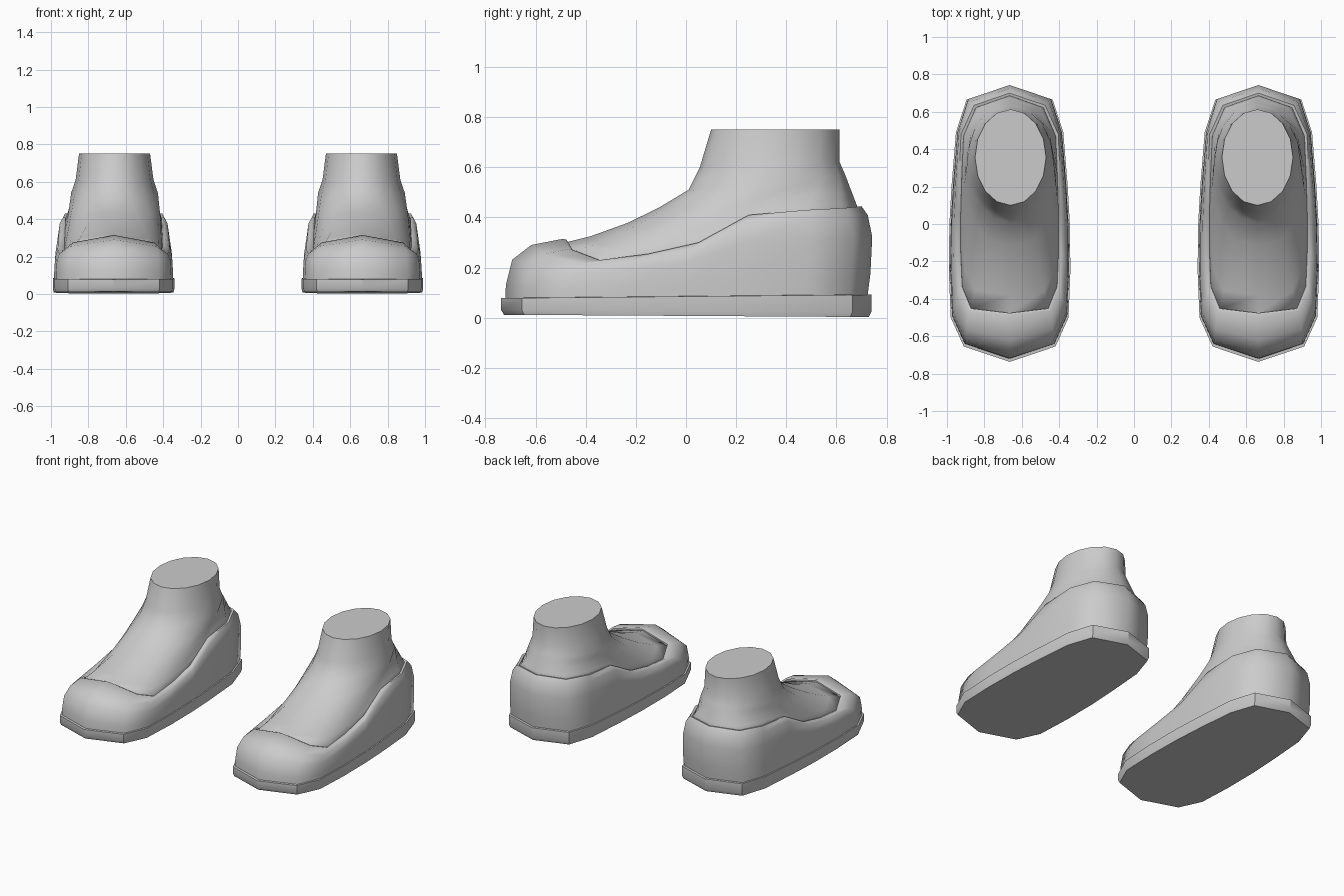
import bpy, math

cube = bpy.data.objects.get("Cube")
if cube:
    bpy.data.objects.remove(cube, do_unlink=True)

GREY = (0.6, 0.6, 0.6, 1.0)
grey = bpy.data.materials.new("plain_grey")
grey.use_nodes = True
grey.diffuse_color = GREY
bsdf = grey.node_tree.nodes["Principled BSDF"]
bsdf.inputs["Base Color"].default_value = GREY
bsdf.inputs["Roughness"].default_value = 0.6

CENTRE = 0.665   # distance of each shoe from the middle
COLS = 16        # columns around a shoe, starting at the toe

# Half outlines from toe to heel: sole (x, y) and shoe opening (x, y, z)
SOLE = [(0, -.737), (.245, -.655), (.315, -.5), (.325, -.25), (.322, 0),
        (.31, .21), (.287, .49), (.23, .665), (0, .74)]
RIM = [(0, -.49, .315), (.218, -.465, .275), (.268, -.345, .23),
       (.276, -.15, .255), (.276, .05, .3), (.27, .25, .41),
       (.26, .48, .43), (.19, .635, .438), (0, .7, .445)]


def around(half):
    """Close a half outline by mirroring it about its own centre line."""
    return half + [(-p[0], *p[1:]) for p in half[-2:0:-1]]


def lerp(a, b, t):
    return a + (b - a) * t


def rearness(i):
    return 0.5 - 0.5 * math.cos(math.tau * i / COLS)


def loft(name, rings, side, cap_bottom=False, cap_top=False, angle=180):
    """Skin rings listed from bottom to top and shade the result."""
    verts = [(side * (CENTRE + x), y, z) for ring in rings for x, y, z in ring]
    faces = []
    for r in range(len(rings) - 1):
        for i in range(COLS):
            a, b = r * COLS + i, r * COLS + (i + 1) % COLS
            faces.append((a, b, b + COLS, a + COLS))
    if cap_bottom:
        faces.append(tuple(reversed(range(COLS))))
    if cap_top:
        faces.append(tuple(range(len(verts) - COLS, len(verts))))
    if side < 0:
        faces = [f[::-1] for f in faces]
    mesh = bpy.data.meshes.new(name)
    mesh.from_pydata(verts, [], faces)
    mesh.materials.append(grey)
    obj = bpy.data.objects.new(name, mesh)
    bpy.context.collection.objects.link(obj)
    bpy.ops.object.select_all(action='DESELECT')
    obj.select_set(True)
    bpy.context.view_layer.objects.active = obj
    bpy.ops.object.shade_smooth_by_angle(angle=math.radians(angle))


def sole_ring(scale, z_toe, z_heel):
    return [(x * scale, y * scale, lerp(z_toe, z_heel, (y + .74) / 1.48))
            for x, y in around(SOLE)]


def inset_rim(inset, drop):
    """Opening edge moved inwards and down."""
    return [(x * (1 - inset / .27), y - inset * (y - .1) / .6, z - drop)
            for x, y, z in around(RIM)]


def body_ring(base, fx, fz, bulge):
    """Ring between the sole and the opening, swollen at the heel."""
    return [(lerp(b[0], r[0], fx),
             lerp(b[1], r[1], fx) + bulge * rearness(i) ** 3,
             lerp(b[2], r[2], fz))
            for i, (b, r) in enumerate(zip(base, around(RIM)))]


def ankle_ring(w, front, back, z_front, z_back):
    """Tilted oval around the ankle."""
    ring = []
    for i in range(COLS):
        t = rearness(i)
        ring.append((w * math.sin(math.tau * i / COLS) - .005,
                     lerp(front, back, t), lerp(z_front, z_back, t)))
    return ring


def instep_ring(ankle, low, t):
    """Ring between ankle and opening, slightly hollow along the instep."""
    sag = .11 * t * (1 - t)
    return [tuple(lerp(p, q, t) - (sag * (1 - rearness(i)) ** 3 if k == 2 else 0)
                  for k, (p, q) in enumerate(zip(a, b)))
            for i, (a, b) in enumerate(zip(ankle, low))]


for side, label in ((1, "left"), (-1, "right")):
    # Sole slab with a narrow ledge around the upper
    loft(label + "_sole",
         [sole_ring(.985, .012, .003), sole_ring(1, .03, .025),
          sole_ring(1, .078, .092), sole_ring(.96, .08, .094)],
         side, cap_bottom=True, cap_top=True, angle=35)

    # Shoe body: toe box, sides and heel counter with a turned-in lip
    base = sole_ring(.978, .07, .085)
    loft(label + "_shoe_body",
         [base, body_ring(base, .01, .25, .012), body_ring(base, .12, .66, .022),
          body_ring(base, .45, .9, .012), inset_rim(0, 0),
          inset_rim(.014, .004), inset_rim(.016, .04)],
         side, angle=62)

    # Foot: instep rising into the ankle with a flat cut top
    low = inset_rim(.012, .014)
    tucked = inset_rim(.02, .06)
    ankle = ankle_ring(.232, .01, .635, .51, .57)
    loft(label + "_foot",
         [tucked, low] + [instep_ring(ankle, low, t) for t in (.8, .5, .25)]
         + [ankle, ankle_ring(.208, .055, .613, .6, .62),
            ankle_ring(.19, .1, .613, .75, .75)],
         side, cap_top=True, angle=62)
